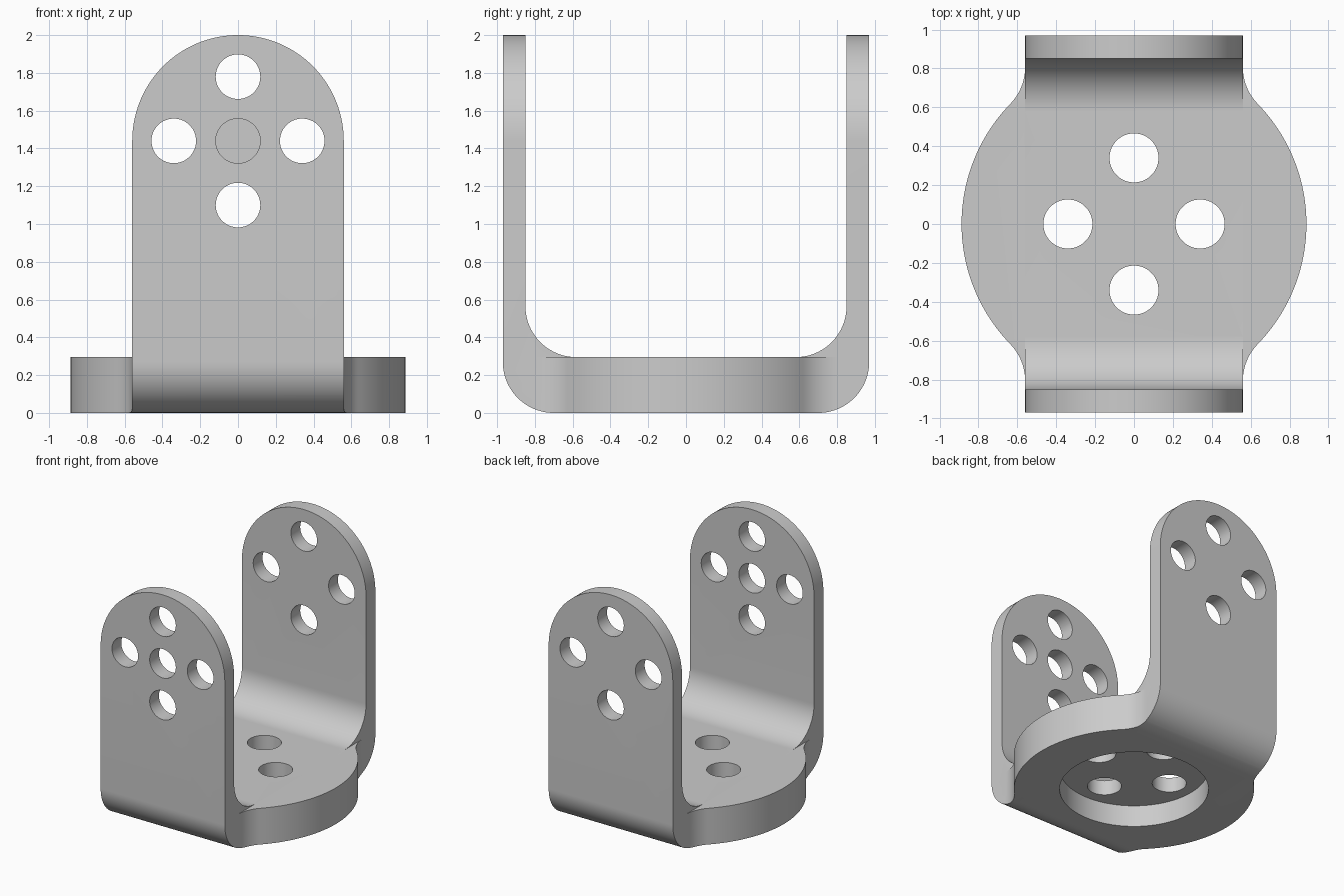
import bpy, bmesh, math
from mathutils import Vector

if "Cube" in bpy.data.objects:
    bpy.data.objects.remove(bpy.data.objects["Cube"])

HALF_Y, THICK, BASE_T = 0.97, 0.12, 0.295   # bracket half depth, sheet and base thickness
HALF_W, HUB_Z, BEND = 0.56, 1.44, 0.27      # strap half width, arm hub height, bend radius
DISC_R, PITCH = 0.887, 0.34                 # base disc radius, hole circle radius

metal = bpy.data.materials.new("grey metal")
metal.use_nodes = True
grey = (0.6, 0.6, 0.6, 1)
metal.diffuse_color = grey
metal.node_tree.nodes["Principled BSDF"].inputs["Base Color"].default_value = grey


def arc(cx, cy, r, a0, a1, n=20):
    angles = [math.radians(a0 + (a1 - a0) * i / n) for i in range(n + 1)]
    return [(cx + r * math.cos(a), cy + r * math.sin(a)) for a in angles]


def prism(name, outline, axis, lo, hi):
    """Extrude a closed 2D outline along an axis from lo to hi."""
    place = {"x": lambda p, t: (t, p[0], p[1]),
             "y": lambda p, t: (p[0], t, p[1]),
             "z": lambda p, t: (p[0], p[1], t)}[axis]
    bm = bmesh.new()
    face = bm.faces.new([bm.verts.new(place(p, lo)) for p in outline])
    new = bmesh.ops.extrude_face_region(bm, geom=[face])["geom"]
    shift = Vector(place((0, 0), hi - lo))
    bmesh.ops.translate(bm, vec=shift, verts=[v for v in new if isinstance(v, bmesh.types.BMVert)])
    bmesh.ops.recalc_face_normals(bm, faces=bm.faces)
    mesh = bpy.data.meshes.new(name)
    bm.to_mesh(mesh)
    bm.free()
    mesh.materials.append(metal)
    obj = bpy.data.objects.new(name, mesh)
    bpy.context.collection.objects.link(obj)
    return obj


def circle(cx, cy, r, n=64):
    return arc(cx, cy, r, 0, 360, n)[:-1]


def combine(target, tool, operation):
    """Apply a boolean and discard the tool."""
    mod = target.modifiers.new("cut", "BOOLEAN")
    mod.object, mod.operation, mod.solver = tool, operation, "EXACT"
    bpy.context.view_layer.objects.active = target
    bpy.ops.object.modifier_apply(modifier=mod.name)
    bpy.data.objects.remove(tool)


# U-shaped strap: half profile mirrored in y
inner = HALF_Y - THICK
outer_half = arc(HALF_Y - BEND, BEND, BEND, -90, 0) + [(HALF_Y, 2.1)]
inner_half = [(inner, 2.1)] + arc(inner - BEND, BASE_T + BEND, BEND, 0, -90)
half = outer_half + inner_half
profile = half + [(-y, z) for y, z in reversed(half)]
bracket = prism("bracket", profile, "x", -HALF_W, HALF_W)

# Rounded arm tops
arch = [(-HALF_W, -0.1), (HALF_W, -0.1)] + arc(0, HUB_Z, HALF_W, 0, 180, 64)
combine(bracket, prism("arch_cutter", arch, "y", -1.2, 1.2), "INTERSECT")

# Round base plate blended into the strap by concave fillets
fil = 0.27
cx = HALF_W + fil
cy = math.sqrt((DISC_R + fil) ** 2 - cx ** 2)
tangent = math.degrees(math.atan2(cy, cx))
right = arc(0, 0, DISC_R, 0, tangent, 24) + arc(cx, cy, fil, 180 + tangent, 180, 12)[1:]
# tuck the plate ends inside the strap
right += [(HALF_W - 0.03, cy), (HALF_W - 0.03, 0.6)]
upper = right + [(-x, y) for x, y in reversed(right)]
plate = upper + [(x, -y) for x, y in reversed(upper[1:-1])]
base = prism("base_plate", plate, "z", 0, BASE_T)
envelope = outer_half + [(-y, z) for y, z in reversed(outer_half)]
combine(base, prism("envelope_cutter", envelope, "x", -1.2, 1.2), "INTERSECT")
combine(bracket, base, "UNION")

# Recess under the base
combine(bracket, prism("recess_cutter", circle(0, 0, 0.55, 96), "z", -0.1, BASE_T - THICK), "DIFFERENCE")

# Bolt holes in the base and both arms, plus a hub hole in the front arm
for dx, dy in ((1, 0), (-1, 0), (0, 1), (0, -1)):
    x, y = dx * PITCH, dy * PITCH
    combine(bracket, prism("base_hole", circle(x, y, 0.126), "z", -0.1, 0.5), "DIFFERENCE")
    combine(bracket, prism("arm_hole", circle(x, HUB_Z + y, 0.118), "y", -1.2, 1.2), "DIFFERENCE")
combine(bracket, prism("hub_hole", circle(0, HUB_Z, 0.118), "y", -1.2, 0), "DIFFERENCE")

# Smooth the bends, keep the edges crisp
bpy.ops.object.select_all(action="DESELECT")
bracket.select_set(True)
bpy.context.view_layer.objects.active = bracket
bpy.ops.object.shade_smooth_by_angle(angle=math.radians(30))
